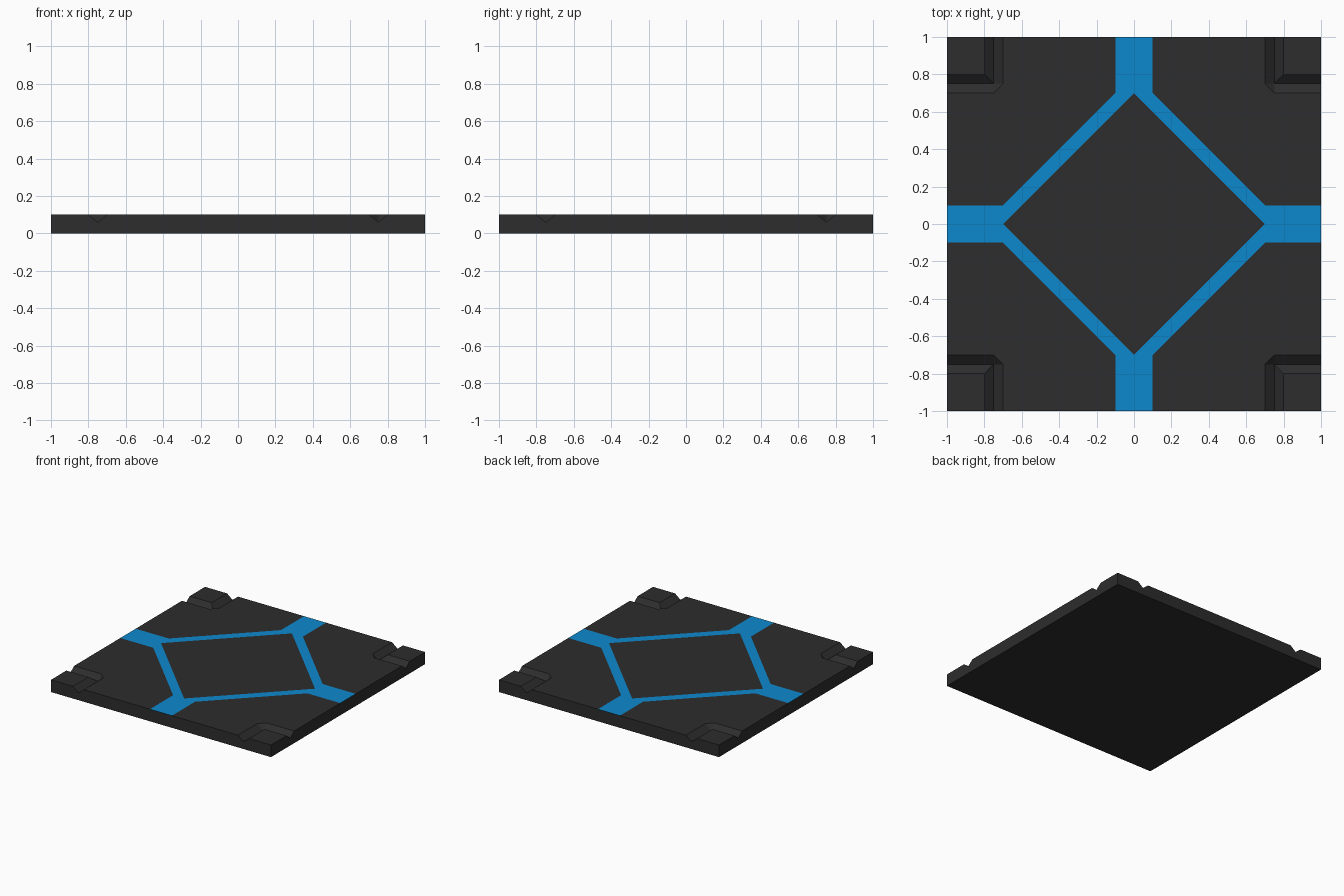
import bpy, bmesh

if "Cube" in bpy.data.objects:
    bpy.data.objects.remove(bpy.data.objects["Cube"])

H, L = 0.1, 0.06          # top height, groove bottom height


def material(name, color):
    m = bpy.data.materials.new(name)
    m.diffuse_color = (*color, 1)
    m.use_nodes = True
    m.node_tree.nodes["Principled BSDF"].inputs["Base Color"].default_value = m.diffuse_color
    return m


def top(*pts):
    return [(x, y, H) for x, y in pts]


def diagonal_twin(face):
    # reflect a face across the x = y diagonal, keeping it facing outward
    return [(y, x, z) for x, y, z in reversed(face)]


def quarter_part(name, faces, mat):
    # one quarter of the tile, mirrored over x and y
    bm = bmesh.new()
    for f in faces:
        bm.faces.new([bm.verts.new(p) for p in f])
    bmesh.ops.remove_doubles(bm, verts=bm.verts, dist=1e-4)
    me = bpy.data.meshes.new(name)
    bm.to_mesh(me)
    bm.free()
    me.materials.append(mat)
    ob = bpy.data.objects.new(name, me)
    bpy.context.collection.objects.link(ob)
    mod = ob.modifiers.new("mirror", 'MIRROR')
    mod.use_axis = (True, True, False)
    mod.use_clip = True
    return ob


dark = material("dark_plate", (0.026, 0.026, 0.026))
blue = material("blue_strip", (0.004, 0.25, 0.61))

# plate: centre diamond, outer field, corner pad, groove chamfer and underside
faces = [
    top((0, 0), (.7, 0), (0, .7)),
    top((1, .1), (1, .7), (.75, .7), (.7, .75), (.7, 1), (.1, 1), (.1, .7), (.7, .1)),
    top((.8, .8), (1, .8), (1, 1), (.8, 1)),
    [(.75, .7, H), (.75, .75, L), (.7, .75, H)],
    [(0, 0, 0), (0, 1, 0), (1, 1, 0), (1, 0, 0)],
]
# V groove slopes and notched side wall, repeated across the diagonal
half = [
    [(.75, .7, H), (1, .7, H), (1, .75, L), (.75, .75, L)],
    [(.75, .75, L), (1, .75, L), (1, .8, H), (.8, .8, H)],
    [(1, 0, 0), (1, 1, 0), (1, 1, H), (1, .8, H), (1, .75, L), (1, .7, H), (1, .1, H), (1, 0, H)],
]
faces += half + [diagonal_twin(f) for f in half]
quarter_part("floor_plate", faces, dark)

# blue inlay: diamond ring with an arm to each edge, flush with the plate
quarter_part("blue_inlay", [
    top((.7, 0), (1, 0), (1, .1), (.7, .1)),
    top((.7, 0), (.7, .1), (.1, .7), (0, .7)),
    top((0, .7), (.1, .7), (.1, 1), (0, 1)),
], blue)
